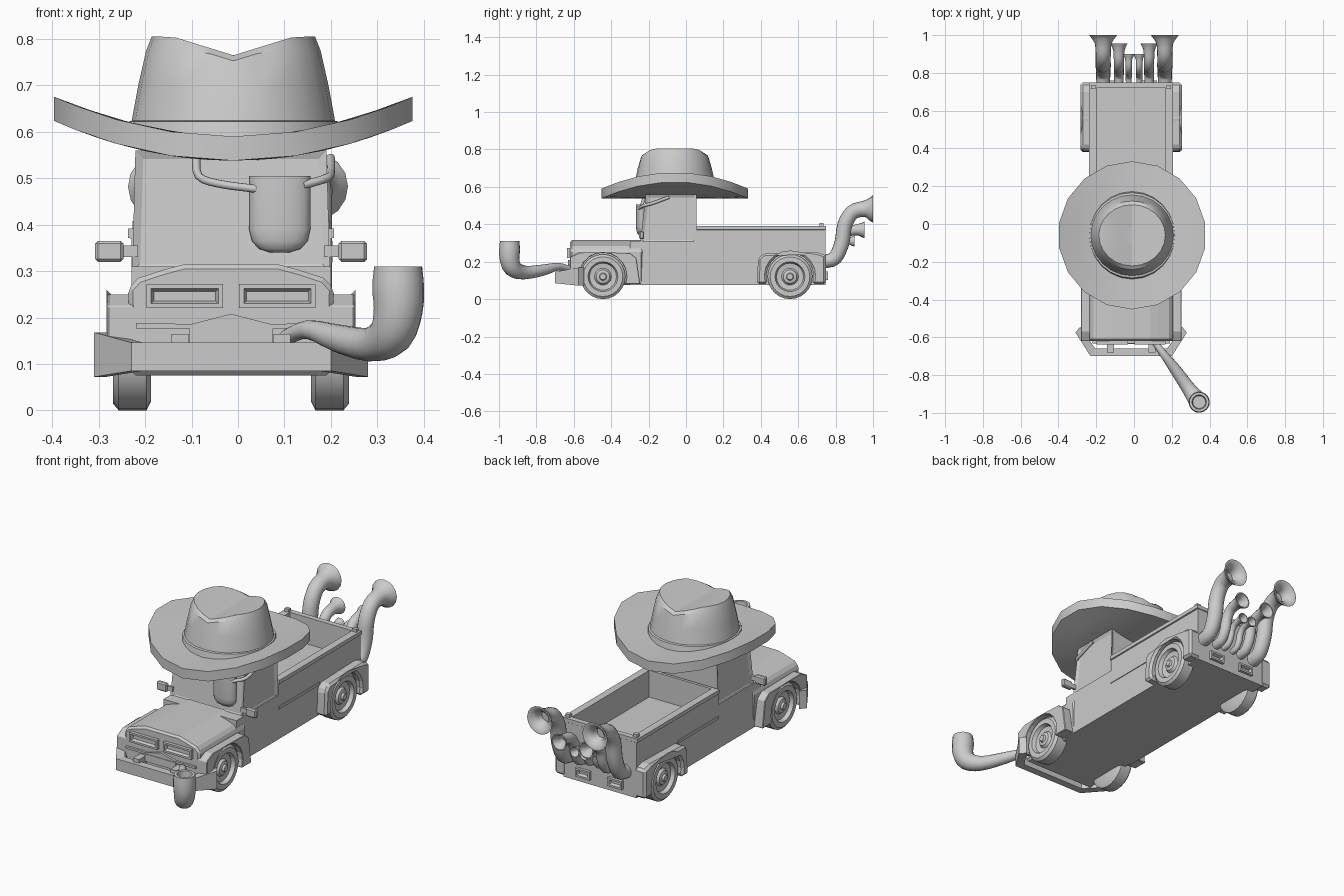
import bpy, bmesh, math
from mathutils import Vector

if "Cube" in bpy.data.objects:
    bpy.data.objects.remove(bpy.data.objects["Cube"])

CX = -0.015  # truck centre line
grey = bpy.data.materials.new("plain_grey")
grey.diffuse_color = (0.6, 0.6, 0.6, 1)
grey.use_nodes = True
grey.node_tree.nodes["Principled BSDF"].inputs["Base Color"].default_value = grey.diffuse_color


def loft(name, rings, smooth=None, bevel=0):
    """Skin a list of equal-length point rings and cap both ends."""
    bm = bmesh.new()
    vs = [[bm.verts.new(p) for p in r] for r in rings]
    n = len(rings[0])
    for a, b in zip(vs, vs[1:]):
        for i in range(n):
            j = (i + 1) % n
            bm.faces.new((a[i], a[j], b[j], b[i]))
    bm.faces.new(vs[0])
    bm.faces.new(vs[-1])
    bmesh.ops.remove_doubles(bm, verts=bm.verts, dist=1e-5)
    bmesh.ops.recalc_face_normals(bm, faces=bm.faces)
    me = bpy.data.meshes.new(name)
    bm.to_mesh(me)
    bm.free()
    ob = bpy.data.objects.new(name, me)
    bpy.context.collection.objects.link(ob)
    me.materials.append(grey)
    if bevel:
        m = ob.modifiers.new("bevel", 'BEVEL')
        m.width, m.segments, m.limit_method = bevel, 1, 'ANGLE'
    if smooth:
        bpy.ops.object.select_all(action='DESELECT')
        bpy.context.view_layer.objects.active = ob
        ob.select_set(True)
        bpy.ops.object.shade_smooth_by_angle(angle=math.radians(smooth))
    return ob


def rect(x0, x1, y0, y1, z):
    return [(x0, y0, z), (x1, y0, z), (x1, y1, z), (x0, y1, z)]


def box(name, x0, x1, y0, y1, z0, z1, bevel=0):
    return loft(name, [rect(x0, x1, y0, y1, z0), rect(x0, x1, y0, y1, z1)], bevel=bevel)


def prism_x(name, pts, a, b, bevel=0):
    return loft(name, [[(x, p[0], p[1]) for p in pts] for x in (a, b)], bevel=bevel)


def prism_y(name, pts, a, b, bevel=0):
    return loft(name, [[(p[0], y, p[1]) for p in pts] for y in (a, b)], bevel=bevel)


def lamp(name, x, z, w, h, y, out):
    """Rectangular lamp frame with a recessed lens, facing along out*y."""
    rings = []
    for d, m in ((-0.01, 0), (0.015, 0), (0.015, 0.01), (0, 0.016)):
        rings.append([(x + sx * (w / 2 - m), y + out * d, z + sz * (h / 2 - m))
                      for sx, sz in ((-1, -1), (1, -1), (1, 1), (-1, 1))])
    loft(name, rings)


def tube(name, pts, mouth=(), n=16, steps=3):
    """Round tube through (x, y, z, radius) points; mouth adds (depth, radius) rings inside."""
    P = [Vector(p) for p in pts]
    P = [P[0] * 2 - P[1]] + P + [P[-1] * 2 - P[-2]]
    path = []
    for i in range(1, len(P) - 2):
        a, b, c, d = P[i - 1:i + 3]
        for k in range(steps):
            t = k / steps
            path.append(0.5 * (2 * b + (c - a) * t + (2 * a - 5 * b + 4 * c - d) * t * t
                               + (3 * b - a - 3 * c + d) * t ** 3))
    path.append(P[-2])
    rings, u, prev = [], None, None
    for i, p in enumerate(path):
        t = (path[min(i + 1, len(path) - 1)] - path[max(i - 1, 0)]).to_3d().normalized()
        u = t.orthogonal().normalized() if u is None else prev.rotation_difference(t) @ u
        prev, v = t, t.cross(u)
        circle = [u * math.cos(k * math.tau / n) + v * math.sin(k * math.tau / n) for k in range(n)]
        rings.append([p.to_3d() + q * p.w for q in circle])
    for depth, r in mouth:
        rings.append([path[-1].to_3d() - prev * depth + q * r for q in circle])
    return loft(name, rings, smooth=50)


# Lower body, hood and cab
box("cab_lower_body", CX - .215, CX + .215, -.3, .06, .075, .31)
half = [(.215, .075), (.222, .262), (.2, .285), (.145, .303), (.1, .315)]
hood = [(CX + x, z) for x, z in half] + [(CX - x, z) for x, z in reversed(half)]
prism_y("hood", hood, -.62, -.23, bevel=.01)
cab = loft("cab", [rect(CX - .213, CX + .213, -.245, .055, .3),
                   rect(CX - .206, CX + .206, -.215, .055, .56)])
bm = bmesh.new()
bm.from_mesh(cab.data)
walls = [f for f in bm.faces if abs(f.normal.z) < .5]
bmesh.ops.inset_individual(bm, faces=walls, thickness=.024, depth=-.008)  # windows
bm.to_mesh(cab.data)
bm.free()

# Cargo bed with rim, open at the top
h = .215
loft("cargo_bed", [rect(CX - h, CX + h, .055, .745, .075), rect(CX - h, CX + h, .055, .745, .37),
                   rect(CX - .222, CX + .222, .055, .748, .372), rect(CX - .222, CX + .222, .055, .748, .392),
                   rect(CX - .183, CX + .183, .07, .72, .392), rect(CX - .183, CX + .183, .07, .72, .25)])
for s in (-1, 1):
    box("bed_belt_line", CX + s * .21, CX + s * .219, .055, .4, .235, .25)
    box("bed_post", CX + s * .2 - .012, CX + s * .2 + .012, .715, .735, .39, .408)
    lamp("tail_lamp", CX + s * .095, .125, .085, .045, .745, 1)


# Fenders with wheel arches, and wheels
def arch(yc, r=.126):
    return [(yc + r * math.cos(math.radians(a)), .122 + r * math.sin(math.radians(a)))
            for a in range(-19, 200, 18)]


front = [(-.567, .08), (-.6, .1), (-.62, .15), (-.62, .225), (-.57, .25), (-.3, .247),
         (-.265, .22), (-.245, .08)] + arch(-.444)
rear = [(.425, .08), (.38, .08), (.385, .215), (.41, .243), (.7, .25), (.748, .235),
        (.748, .08)] + arch(.556)
tyre = [(-.04, .0), (-.04, .1), (-.03, .12), (.03, .12), (.042, .106), (.042, .08), (.022, .072),
        (.018, .045), (.03, .036), (.034, .02), (.044, .016), (.044, 0)]
for s in (-1, 1):
    prism_x("front_fender", front, CX + s * .2, CX + s * .266, bevel=.012)
    prism_x("rear_fender", rear, CX + s * .2, CX + s * .268, bevel=.012)
    for yc, name in ((-.444, "front_wheel"), (.556, "rear_wheel")):
        loft(name, [[(CX + s * (.212 + x), yc + r * math.cos(k * math.tau / 24),
                      .12 + r * math.sin(k * math.tau / 24)) for k in range(24)]
                    for x, r in tyre], smooth=35)
    # Wing mirrors and headlamps
    box("mirror", CX + s * .232, CX + s * .293, -.25, -.225, .32, .365, bevel=.006)
    box("mirror_arm", CX + s * .2, CX + s * .24, -.243, -.23, .33, .355)
    lamp("headlamp", CX + s * .1, .246, .165, .052, -.622, -1)
    box("bumper_bracket", CX + s * .11 - .018, CX + s * .11 + .018, -.68, -.6, .115, .165)

# Grille trim and bumper
trim = [(-.22, .188), (-.1, .186), (-.015, .208), (.07, .186), (.19, .188), (.19, .176), (-.22, .176)]
prism_y("grille_trim", trim, -.632, -.61)
box("lower_grille", CX - .09, CX + .09, -.635, -.6, .14, .18)
rings = []
for x, y, z0, z1, d in ((-.295, -.575, .072, .168, .03), (-.215, -.70, .085, .146, .04),
                        (.215, -.70, .085, .146, .04), (.295, -.575, .072, .168, .03)):
    xi = x - math.copysign(.025, x)
    rings.append([(CX + x, y, z0), (CX + x, y, z1), (CX + xi, y + d, z1), (CX + xi, y + d, z0)])
loft("front_bumper", rings)

# Hat: curled brim and creased crown
HX, HY = -.01, -.06


def brim_ring(r, dz, n=18):
    ring = []
    for k in range(n):
        a = (k + .5) * math.tau / n
        x = r * math.cos(a)
        ring.append((HX + x, HY + r * math.sin(a), .59 + dz + .085 * (abs(x) / .385) ** 2))
    return ring


loft("hat_brim", [brim_ring(r, dz) for r, dz in
                  ((.1, -.052), (.2, -.052), (.3, -.052), (.392, -.052), (.392, 0), (.3, 0), (.2, 0), (.1, 0))],
     smooth=25)
crown = []
for z, rx, ry in ((.57, .236, .236), (.622, .226, .226), (.624, .219, .214), (.70, .205, .198),
                  (.775, .188, .182), (.805, .176, .162), (.805, .125, .11), (.805, .06, .055), (.805, .001, .001)):
    ring = []
    for k in range(24):
        a = k * math.tau / 24
        x = rx * math.cos(a)
        crease = .765 + .04 * min(1, abs(x) / .13)
        ring.append((HX + x, HY + ry * math.sin(a), min(z, crease) if z > .78 else min(z, crease - .012)))
    crown.append(ring)
loft("hat_crown", crown, smooth=30)

# Eye patch on the windscreen with its strap
patch = [(.505, 0), (.505, .066), (.39, .066), (.365, .06), (.348, .045), (.34, .02), (.34, 0)]
loft("eye_patch", [[(.09 + r * math.cos(k * math.tau / 20), -.238 + .45 * r * math.sin(k * math.tau / 20), z)
                    for k in range(20)] for z, r in patch], smooth=40)
tube("patch_strap_left", [(-.09, -.222, .55, .009), (-.085, -.235, .505, .009),
                          (-.04, -.242, .488, .009), (.04, -.25, .477, .009)], n=8)
tube("patch_strap_right", [(.14, -.25, .485, .009), (.19, -.225, .5, .009),
                           (.2, -.18, .512, .009), (.2, -.09, .545, .009)], n=8)

# Smoking pipe at the front
tube("pipe", [(.1, -.61, .155, .016), (.15, -.68, .174, .02), (.215, -.765, .155, .03),
              (.285, -.865, .142, .037), (.33, -.925, .165, .048), (.345, -.943, .215, .053),
              (.345, -.943, .265, .056), (.345, -.943, .31, .052)],
     mouth=((0, .038), (.06, .034)))

# Six flared exhaust horns at the back
for s in (-1, 1):
    for name, x, end, top, r, flare in (("large_horn", .163, 1.0, .482, .04, .074),
                                        ("medium_horn", .08, .955, .37, .027, .045),
                                        ("small_horn", .028, .9, .31, .017, .029)):
        L, H = end - .74, top - .2
        prof = ((0, 0, .9), (.22, .07, .95), (.36, .36, 1), (.42, .7, 1), (.58, .94, 1), (.82, 1, 1.1))
        pts = [(s * x, .74 + L * a, .2 + H * b, r * c) for a, b, c in prof]
        pts += [(s * x, end - .012, top, flare * .88), (s * x, end, top, flare)]
        tube(name, pts, mouth=((0, flare * .86), (.03, r * .8), (.06, r * .7)))
